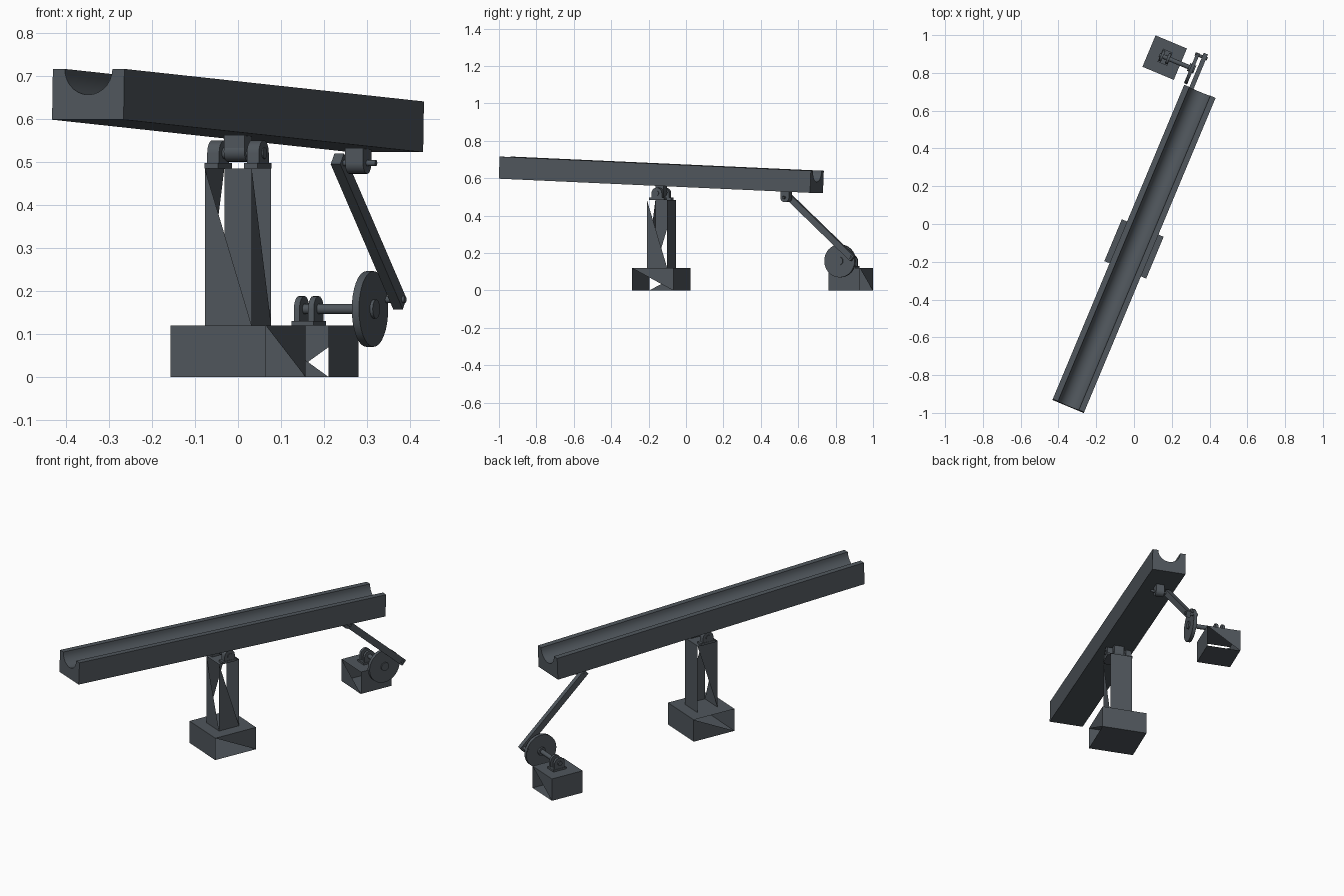
import bpy, bmesh, math
from mathutils import Matrix, Vector

if "Cube" in bpy.data.objects:
    bpy.data.objects.remove(bpy.data.objects["Cube"])

slate = bpy.data.materials.new("slate_grey")
slate.use_nodes = True
slate.diffuse_color = (0.08, 0.094, 0.108, 1)
slate.node_tree.nodes["Principled BSDF"].inputs["Base Color"].default_value = slate.diffuse_color

# The whole mechanism is laid out along local y, then swung into place
FRAME = Matrix.Translation((0, -0.132, 0)) @ Matrix.Rotation(math.radians(-22.7), 4, 'Z')


def finish(name, bm, local=Matrix(), smooth=False):
    mesh = bpy.data.meshes.new(name)
    bm.to_mesh(mesh)
    bm.free()
    mesh.materials.append(slate)
    obj = bpy.data.objects.new(name, mesh)
    bpy.context.collection.objects.link(obj)
    obj.matrix_world = FRAME @ local
    if smooth:
        bpy.ops.object.select_all(action='DESELECT')
        obj.select_set(True)
        bpy.context.view_layer.objects.active = obj
        bpy.ops.object.shade_smooth_by_angle(angle=math.radians(35))
    return obj


def shell(name, size, loc, missing=()):
    """Hollow box; each missing entry (axis, corner) leaves out that half of a side."""
    bm = bmesh.new()
    for axis in range(3):
        b, c = (axis + 1) % 3, (axis + 2) % 3
        for side in (-1, 1):
            verts = []
            for sb, sc in ((-1, -1), (1, -1), (1, 1), (-1, 1)):
                p = [0, 0, 0]
                p[axis], p[b], p[c] = side, sb, sc
                if (axis, tuple(p)) not in missing:
                    verts.append(bm.verts.new([s * k / 2 for s, k in zip(p, size)]))
            bm.faces.new(verts if side > 0 else verts[::-1])
    bmesh.ops.remove_doubles(bm, verts=bm.verts, dist=1e-5)
    return finish(name, bm, Matrix.Translation(loc))


def rod(name, radius, x0, x1, y, z, sides=20):
    """Cylinder lying along local x."""
    bm = bmesh.new()
    bmesh.ops.create_cone(bm, cap_ends=True, segments=sides, radius1=radius,
                          radius2=radius, depth=x1 - x0)
    place = Matrix.Translation(((x0 + x1) / 2, y, z)) @ Matrix.Rotation(math.pi / 2, 4, 'Y')
    return finish(name, bm, place, True)


def prism(name, outline, axis, length, local):
    """Extrude a 2D outline along local x or y, centred on its length."""
    bm = bmesh.new()
    if axis == 'X':
        pts = [(-length / 2, a, b) for a, b in outline]
        step = Vector((length, 0, 0))
    else:
        pts = [(a, -length / 2, b) for a, b in outline]
        step = Vector((0, length, 0))
    face = bm.faces.new([bm.verts.new(p) for p in pts])
    out = bmesh.ops.extrude_face_region(bm, geom=[face])
    bmesh.ops.translate(bm, vec=step, verts=[g for g in out["geom"] if isinstance(g, bmesh.types.BMVert)])
    bmesh.ops.recalc_face_normals(bm, faces=bm.faces)
    return finish(name, bm, local, True)


def bearing(name, x, y, base, top, half, thick):
    """Upright lug with a rounded top."""
    arc = [(half * math.cos(a), top - half + half * math.sin(a))
           for a in (math.pi * i / 10 for i in range(11))]
    return prism(name, [(-half, base)] + [(half, base)] + arc, 'X', thick,
                 Matrix.Translation((x, y, 0)))


# Grooved beam
groove = [(0.06 * math.cos(a), 0.059 - 0.06 * math.sin(a))
          for a in (math.pi * i / 14 for i in range(15))]
outline = [(-0.09, 0.059), (-0.09, -0.059), (0.09, -0.059), (0.09, 0.059)] + groove
tilt = Matrix.Translation((0, 0, 0.619)) @ Matrix.Rotation(math.radians(-2.4), 4, 'X')
prism("grooved_beam", outline, 'Y', 1.805, tilt)

# Pivot support: footing and open-sided post
shell("pivot_footing", (0.24, 0.24, 0.12), (0, 0, 0.06),
      [(0, (1, -1, -1)), (0, (-1, -1, 1))])
shell("pivot_post", (0.118, 0.118, 0.365), (0, 0, 0.3025),
      [(1, (1, -1, 1)), (0, (1, 1, 1)), (0, (-1, 1, -1))])

# Pivot hinge on top of the post
for side, label in ((-1, "right"), (1, "left")):
    bearing(label + "_pivot_bearing", side * 0.05, 0, 0.485, 0.55, 0.03, 0.03)
    shell(label + "_bearing_foot", (0.034, 0.085, 0.012), (side * 0.05, 0, 0.491))
rod("pivot_shaft", 0.013, -0.068, 0.068, 0, 0.52)
rod("pivot_hub", 0.024, -0.026, 0.026, 0, 0.524)
shell("pivot_hub_block", (0.052, 0.045, 0.04), (0, 0, 0.545))

# Hinge under the far end of the beam
HX, HY, HZ = -0.048, 0.724, 0.497
shell("link_hinge_block", (0.045, 0.05, 0.04), (0, HY, 0.517))
rod("link_hinge_barrel", 0.025, -0.0225, 0.0225, HY, HZ)
rod("link_hinge_pin", 0.007, HX - 0.014, 0.045, HY, HZ, 12)

# Slanted connecting link
CY, CZ = 1.078, 0.18
run, drop = CY - HY, CZ - HZ
link = shell("connecting_link", (0.024, math.hypot(run, drop) + 0.03, 0.034), (0, 0, 0))
link.matrix_world = FRAME @ Matrix.Translation((HX, (HY + CY) / 2, (HZ + CZ) / 2)) \
    @ Matrix.Rotation(math.atan2(drop, run), 4, 'X')

# Crank disc, crank pin and drive shaft
DY, DZ = 1.0, 0.158
rod("crank_disc", 0.088, -0.095, -0.077, DY, DZ, 32)
rod("crank_hub", 0.022, -0.105, -0.07, DY, DZ)
rod("crank_pin", 0.008, -0.1, -0.03, CY, CZ, 12)
rod("drive_shaft", 0.012, -0.272, -0.09, DY, DZ)

# Drive footing and its bearing
shell("drive_footing", (0.18, 0.18, 0.12), (-0.241, DY - 0.003, 0.06),
      [(1, (1, -1, 1)), (1, (1, 1, -1))])
for i, x in enumerate((-0.258, -0.222)):
    bearing(f"drive_bearing_{i + 1}", x, DY, 0.12, 0.188, 0.03, 0.014)
shell("drive_bearing_foot", (0.055, 0.075, 0.01), (-0.24, DY, 0.125))
